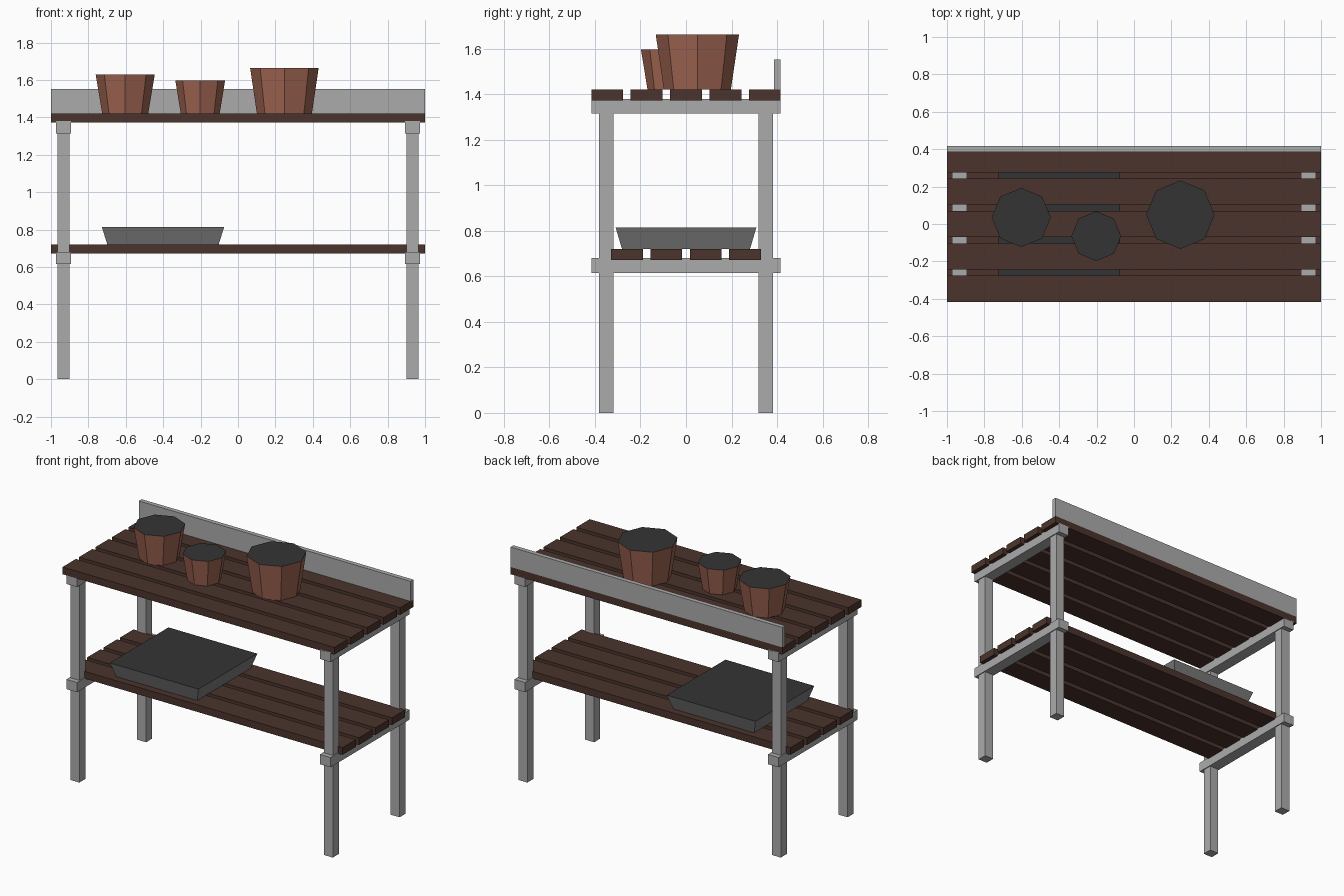
import bpy, bmesh, math
from mathutils import Matrix

if "Cube" in bpy.data.objects:
    bpy.data.objects.remove(bpy.data.objects["Cube"])


def material(name, rgb):
    m = bpy.data.materials.new(name)
    m.diffuse_color = (*rgb, 1)
    m.use_nodes = True
    m.node_tree.nodes["Principled BSDF"].inputs["Base Color"].default_value = m.diffuse_color
    return m


METAL = material("light grey frame", (0.41, 0.41, 0.41))
WOOD = material("dark brown wood", (0.070, 0.034, 0.025))
CLAY = material("terracotta", (0.35, 0.13, 0.085))
SOIL = material("dark soil", (0.034, 0.034, 0.034))
TRAY = material("mid grey tray", (0.19, 0.19, 0.19))


def finish(name, bm, mats):
    me = bpy.data.meshes.new(name)
    bm.to_mesh(me)
    bm.free()
    for m in mats:
        me.materials.append(m)
    ob = bpy.data.objects.new(name, me)
    bpy.context.collection.objects.link(ob)
    return ob


def box(name, x, y, z, mat):
    """Box from (min, max) ranges."""
    bm = bmesh.new()
    bmesh.ops.create_cube(bm, size=1)
    for v in bm.verts:
        for i, (lo, hi) in enumerate((x, y, z)):
            v.co[i] = lo if v.co[i] < 0 else hi
    return finish(name, bm, [mat])


def tapered(name, centre, z0, z1, sides, r_low, r_top, mat, turn=0, scale=(1, 1)):
    """Tapered container whose upward face is soil."""
    bm = bmesh.new()
    bmesh.ops.create_cone(bm, cap_ends=True, segments=sides, radius1=r_low,
                          radius2=r_top, depth=z1 - z0,
                          matrix=Matrix.Rotation(turn, 4, 'Z'))
    bmesh.ops.scale(bm, vec=(*scale, 1), verts=bm.verts)
    bmesh.ops.translate(bm, vec=(*centre, (z0 + z1) / 2), verts=bm.verts)
    bm.normal_update()
    for f in bm.faces:
        f.material_index = 1 if f.normal.z > 0.9 else 0
    return finish(name, bm, [mat, SOIL])


# Legs and crossbars on both ends
for sx, side in ((-1, "left"), (1, "right")):
    cx = sx * 0.933
    for sy, end in ((-1, "front"), (1, "back")):
        cy = sy * 0.351
        box(f"{end}_{side}_leg", (cx - 0.033, cx + 0.033),
            (cy - 0.032, cy + 0.032), (0, 1.36), METAL)
    for level, z in (("lower", 0.615), ("upper", 1.315)):
        box(f"{level}_{side}_crossbar", (cx - 0.039, cx + 0.039),
            (-0.416, 0.416), (z, z + 0.065), METAL)

# Shelf slats
for level, count, z in (("lower", 4, 0.672), ("upper", 5, 1.372)):
    for i in range(count):
        y = (i - (count - 1) / 2) * 0.173
        box(f"{level}_slat_{i + 1}", (-1, 1), (y - 0.07, y + 0.07),
            (z, z + 0.048), WOOD)

# Board along the back of the top shelf
box("backboard", (-1, 1), (0.386, 0.416), (1.42, 1.553), METAL)

# Flower pots
for name, c, top, r0, r1 in (("left_pot", (-0.603, 0.035), 1.63, 0.123, 0.158),
                             ("middle_pot", (-0.202, -0.065), 1.597, 0.104, 0.133),
                             ("right_pot", (0.248, 0.05), 1.663, 0.147, 0.183)):
    tapered(name, c, 1.42, top, 8, r0, r1, CLAY)

# Seed tray
R2 = math.sqrt(2)
tapered("seed_tray", (-0.401, 0), 0.72, 0.814, 4, 0.91 * R2, R2, TRAY,
        turn=math.pi / 4, scale=(0.327, 0.309))
